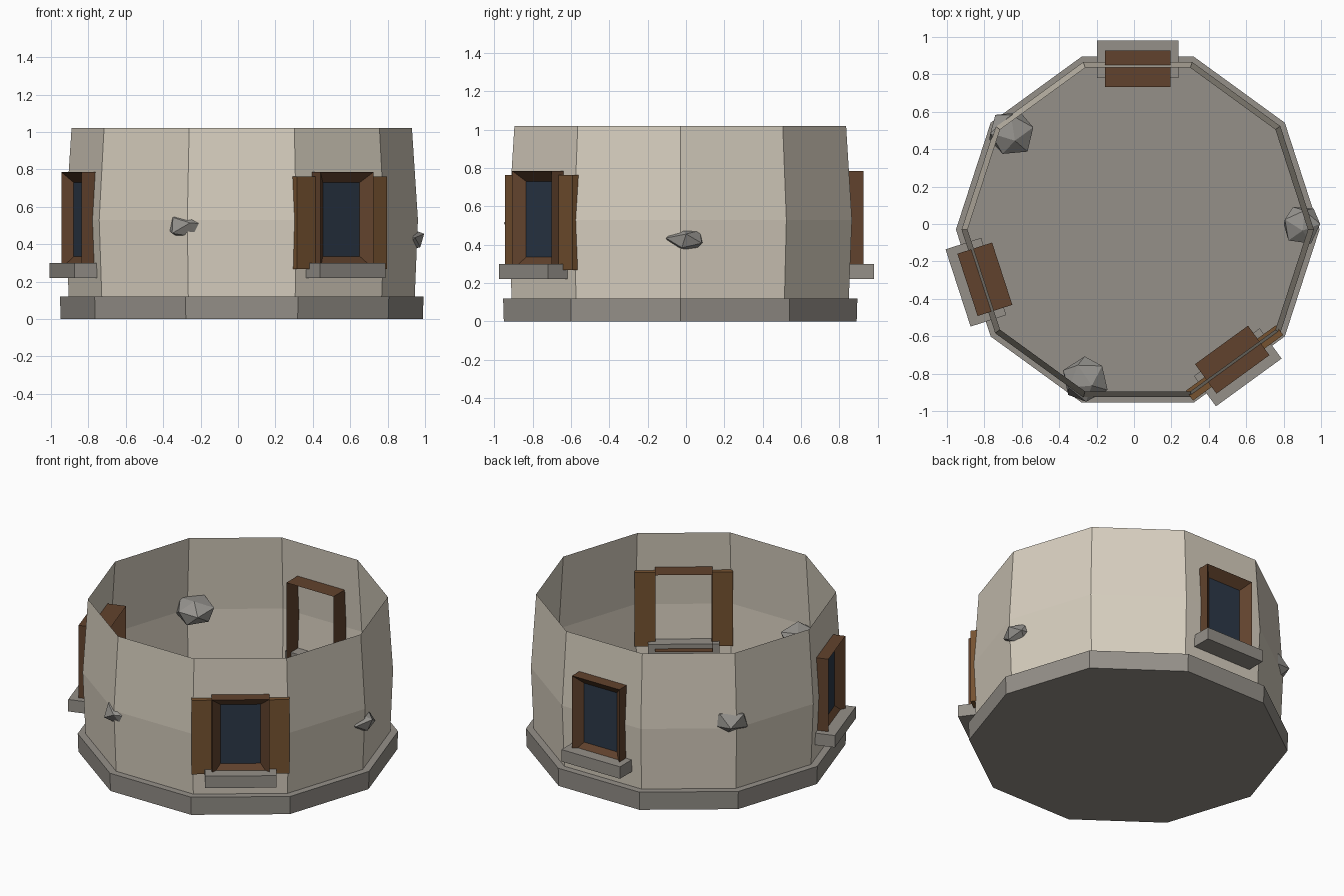
import bpy, bmesh, math, random
from mathutils import Matrix, Vector

if "Cube" in bpy.data.objects:
    bpy.data.objects.remove(bpy.data.objects["Cube"])

random.seed(4)
CX, CY = 0.02, -0.03  # tower axis


def material(name, rgb):
    m = bpy.data.materials.new(name)
    m.diffuse_color = (*rgb, 1)
    m.use_nodes = True
    m.node_tree.nodes["Principled BSDF"].inputs["Base Color"].default_value = m.diffuse_color
    return m


PLASTER = material("plaster", (0.68, 0.62, 0.52))
STONE = material("stone", (0.30, 0.28, 0.25))
ROCK = material("rock", (0.30, 0.29, 0.27))
WOOD = material("dark_wood", (0.12, 0.055, 0.026))
SHUTTER = material("shutter_wood", (0.18, 0.085, 0.03))
GLASS = material("glass", (0.025, 0.04, 0.065))


def add(name, bm, mat, matrix=Matrix()):
    me = bpy.data.meshes.new(name)
    bm.to_mesh(me)
    bm.free()
    me.materials.append(mat)
    ob = bpy.data.objects.new(name, me)
    ob.matrix_world = matrix
    bpy.context.collection.objects.link(ob)
    return ob


def loft(rings, caps=False):
    """Skin consecutive closed loops of points."""
    bm = bmesh.new()
    loops = [[bm.verts.new(p) for p in r] for r in rings]
    for a, b in zip(loops, loops[1:]):
        n = len(a)
        for i in range(n):
            j = (i + 1) % n
            bm.faces.new((a[i], a[j], b[j], b[i]))
    if caps:
        bm.faces.new(loops[0][::-1])
        bm.faces.new(loops[-1])
    return bm


def decagon(r, z):
    return [(CX + r * math.cos(math.radians(36 * i)),
             CY + r * math.sin(math.radians(36 * i)), z) for i in range(10)]


def rect(x, hw, z0, z1):
    """Upright rectangle facing +x (local outward direction)."""
    return [(x, -hw, z0), (x, hw, z0), (x, hw, z1), (x, -hw, z1)]


def box(x0, x1, y0, y1, z0, z1):
    return loft([[(x, y0, z0), (x, y1, z0), (x, y1, z1), (x, y0, z1)]
                 for x in (x0, x1)], caps=True)


# plinth and open, slightly bulging wall
add("plinth", loft([decagon(0.968, 0), decagon(0.972, 0.12)], True), STONE)
add("wall", loft([decagon(0.925, 0.12), decagon(0.942, 0.53),
                  decagon(0.91, 1.02)]), PLASTER)

# windows: open-backed frame with splayed front, pane and sill
for side, angle in (("front", -54), ("back", 90), ("left", 198)):
    m = Matrix.Translation((CX, CY, 0)) @ Matrix.Rotation(math.radians(angle), 4, 'Z')
    add(side + "_window_frame",
        loft([rect(0.762, 0.175, 0.27, 0.785), rect(0.957, 0.175, 0.27, 0.785),
              rect(0.905, 0.122, 0.335, 0.73)]), WOOD, m)
    pane = bmesh.new()
    pane.faces.new([pane.verts.new(p) for p in rect(0.905, 0.122, 0.335, 0.73)])
    add(side + "_window_pane", pane, GLASS, m)
    add(side + "_window_sill", box(0.81, 1.01, -0.217, 0.217, 0.22, 0.30), STONE, m)
    # shutters on the front window only
    if side == "front":
        for label, s in (("left", -1), ("right", 1)):
            y0, y1 = sorted((0.17 * s, 0.298 * s))
            add(label + "_shutter", box(0.848, 0.913, y0, y1, 0.268, 0.763), SHUTTER, m)

# rough stones set into the wall
for i, (x, y, z, r, turn) in enumerate(((0.895, 0.0, 0.425, 0.11, 10),
                                        (-0.26, -0.835, 0.495, 0.125, 50),
                                        (-0.655, 0.485, 0.56, 0.132, 25))):
    bm = bmesh.new()
    bmesh.ops.create_icosphere(bm, subdivisions=1, radius=r)
    for v in bm.verts:
        v.co *= random.uniform(0.92, 1.08)
    m = (Matrix.Translation((x, y, z)) @ Matrix.Diagonal((1, 1, 0.66, 1))
         @ Matrix.Rotation(math.radians(turn), 4, 'Z')
         @ Matrix.Rotation(math.radians(20), 4, 'X'))
    bm.transform(m)
    add("wall_stone_%d" % (i + 1), bm, ROCK)
